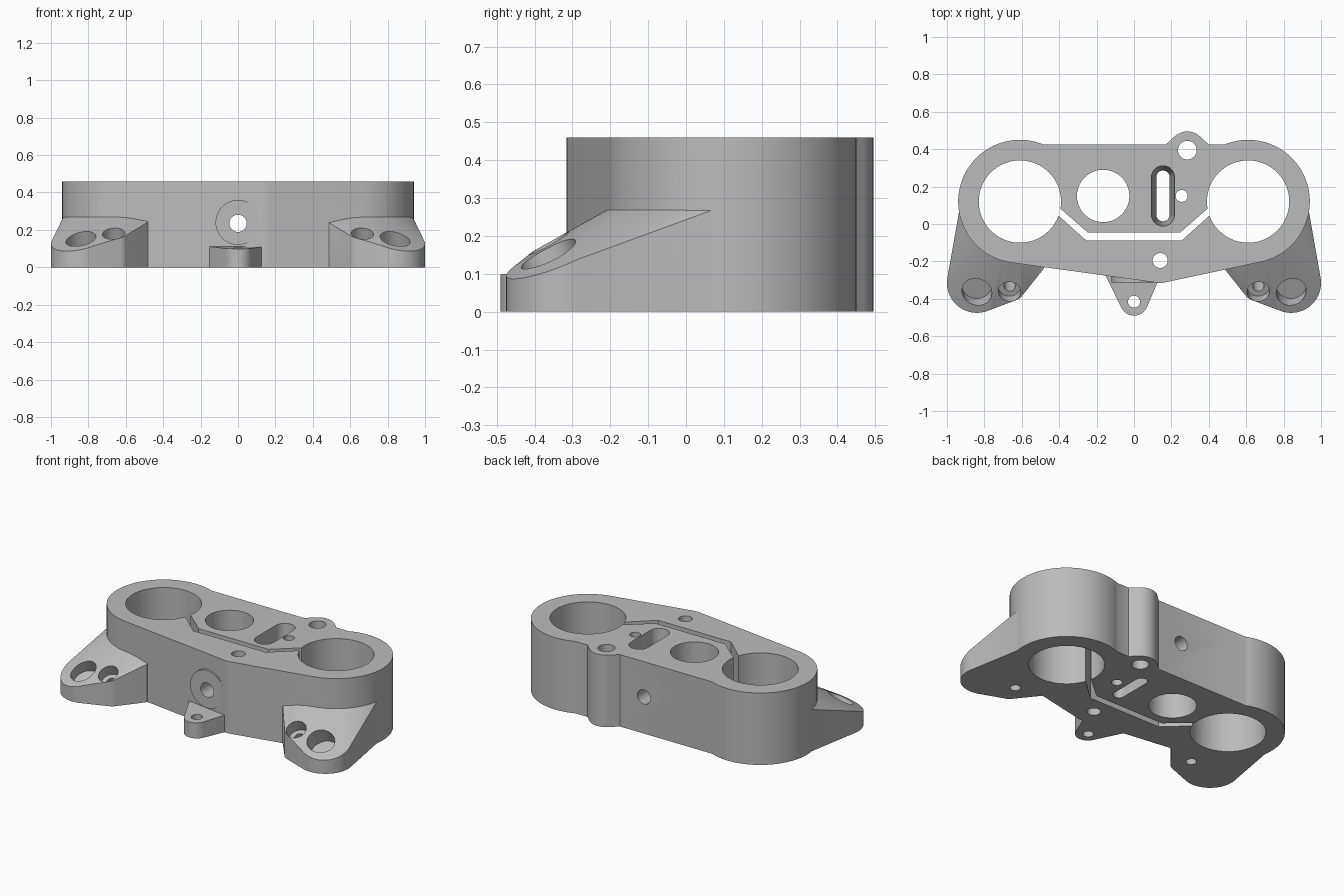
import bpy, bmesh
from math import cos, sin, radians, hypot
from mathutils import Vector

H = 0.46                      # body height
EYE = (0.61, 0.12)            # centre of the large bores, mirrored in x

if "Cube" in bpy.data.objects:
    bpy.data.objects.remove(bpy.data.objects["Cube"])

grey = bpy.data.materials.new("plain grey")
grey.use_nodes = True
grey.diffuse_color = (0.5, 0.5, 0.5, 1)
grey.node_tree.nodes["Principled BSDF"].inputs["Base Color"].default_value = (0.5, 0.5, 0.5, 1)


def arc(x, y, r, a0=0, a1=360, n=48):
    """Points on an arc, angles in degrees."""
    return [(x + r * cos(radians(a0 + (a1 - a0) * i / n)),
             y + r * sin(radians(a0 + (a1 - a0) * i / n))) for i in range(n + 1 if a1 - a0 < 360 else n)]


def finish(name, bm):
    bmesh.ops.recalc_face_normals(bm, faces=bm.faces)
    mesh = bpy.data.meshes.new(name)
    bm.to_mesh(mesh)
    bm.free()
    mesh.materials.append(grey)
    obj = bpy.data.objects.new(name, mesh)
    bpy.context.scene.collection.objects.link(obj)
    return obj


def prism(name, outline, z0, z1):
    bm = bmesh.new()
    face = bm.faces.new([bm.verts.new((x, y, z0)) for x, y in outline])
    ext = bmesh.ops.extrude_face_region(bm, geom=[face])
    top = [g for g in ext["geom"] if isinstance(g, bmesh.types.BMVert)]
    bmesh.ops.translate(bm, verts=top, vec=(0, 0, z1 - z0))
    return finish(name, bm)


def hull(name, points):
    bm = bmesh.new()
    for p in points:
        bm.verts.new(p)
    out = bmesh.ops.convex_hull(bm, input=bm.verts)
    junk = {g for g in out["geom_interior"] + out["geom_unused"] if isinstance(g, bmesh.types.BMVert)}
    bmesh.ops.delete(bm, geom=list(junk), context="VERTS")
    bmesh.ops.dissolve_limit(bm, angle_limit=0.002, verts=bm.verts, edges=bm.edges)
    return finish(name, bm)


def rod(name, a, b, r, n=48):
    """Cylinder between two points."""
    a, b = Vector(a), Vector(b)
    bm = bmesh.new()
    bmesh.ops.create_cone(bm, cap_ends=True, segments=n, radius1=r, radius2=r, depth=(b - a).length)
    turn = (b - a).to_track_quat("Z", "Y").to_matrix()
    bmesh.ops.rotate(bm, verts=bm.verts, matrix=turn)
    bmesh.ops.translate(bm, verts=bm.verts, vec=(a + b) / 2)
    return finish(name, bm)


def combine(body, tool, operation):
    mod = body.modifiers.new("combine", "BOOLEAN")
    mod.object, mod.operation, mod.solver = tool, operation, "EXACT"
    bpy.context.view_layer.objects.active = body
    bpy.ops.object.modifier_apply(modifier=mod.name)
    bpy.data.objects.remove(tool)


# Main body: two round ends, a straight back and a rounded nose at the front
outline = (arc(-EYE[0], EYE[1], 0.33, 67.6, 262, 64)
           + arc(0.14, -0.2, 0.115, 263, 281, 6)
           + arc(EYE[0], EYE[1], 0.33, 282, 472.4, 64))
body = prism("clamp_body", outline, 0, H)

adds, cuts = [], []

# Rear lobe
lobe = arc(0.285, 0.395, 0.1) + [(0.165, 0.42), (0.405, 0.42), (0.285, 0.3)]
adds.append(hull("rear_lobe", [(x, y, z) for x, y in lobe for z in (0, H)]))

# Round boss on the front face
adds.append(rod("front_boss", (0, -0.312, 0.24), (0, -0.2, 0.24), 0.12))

# Small front tab
tab = arc(0, -0.415, 0.075) + [(-0.155, -0.27), (0.135, -0.29), (0.12, -0.2), (-0.14, -0.2)]
adds.append(hull("front_tab", [(x, y, z) for x, y in tab for z in (0, 0.11 + 0.06 * (y + 0.3))]))

# Sloping feet with a tilted pocket and a tilted screw hole
tilt = Vector((0, -0.43, 0.9)).normalized()
for s in (-1, 1):
    foot = (arc(0.84, -0.315, 0.16, -120, 10, 24) + arc(0.65, -0.345, 0.065, -150, -110, 8)
            + [(0.48, -0.235)] + arc(EYE[0], EYE[1], 0.327, -113, -8, 32))
    pts = []
    for x, y in foot:
        reach = hypot(x - EYE[0], y - EYE[1]) - 0.33
        pts += [(s * x, y, 0), (s * x, y, 0.27 - 0.57 * max(reach, 0))]
    adds.append(hull("foot", pts))

    pocket = Vector((s * 0.84, -0.365, 0.155))
    cuts.append(rod("pocket", pocket - tilt * 0.09, pocket + tilt * 0.2, 0.08))
    screw = Vector((s * 0.665, -0.362, 0.18))
    cuts.append(rod("screw_head", screw - tilt * 0.07, screw + tilt * 0.2, 0.06))
    cuts.append(rod("screw_hole", screw - tilt * 0.3, screw, 0.03))

# Vertical through holes
for x, y, r in [(-EYE[0], EYE[1], 0.22), (EYE[0], EYE[1], 0.22), (-0.165, 0.15, 0.14),
                (0.255, 0.15, 0.032), (0.285, 0.395, 0.05), (0.14, -0.195, 0.04),
                (0, -0.415, 0.032)]:
    cuts.append(rod("bore", (x, y, -0.1), (x, y, H + 0.1), r, 64))

# Clamping slit between the two large bores
slit = [(-0.44, 0.078), (-0.257, -0.087), (0.257, -0.087), (0.44, 0.078),
        (0.44, 0.122), (0.247, -0.045), (-0.247, -0.045), (-0.44, 0.122)]
cuts.append(prism("slit", slit, -0.1, H + 0.1))

# Slot that narrows downwards
slot = []
for r, z in ((0.033, -0.05), (0.062, H + 0.01)):
    for y in (0.05, 0.25):
        slot += [(x, v, z) for x, v in arc(0.155, y, r, n=32)]
cuts.append(hull("slot", slot))

# Clamp bolt hole from front to back
cuts.append(rod("bolt_hole", (0, -0.6, 0.235), (0, 0.6, 0.235), 0.046))

for tool in adds:
    combine(body, tool, "UNION")
for tool in cuts:
    combine(body, tool, "DIFFERENCE")

bpy.ops.object.select_all(action="DESELECT")
body.select_set(True)
bpy.context.view_layer.objects.active = body
bpy.ops.object.shade_smooth_by_angle(angle=radians(25))
